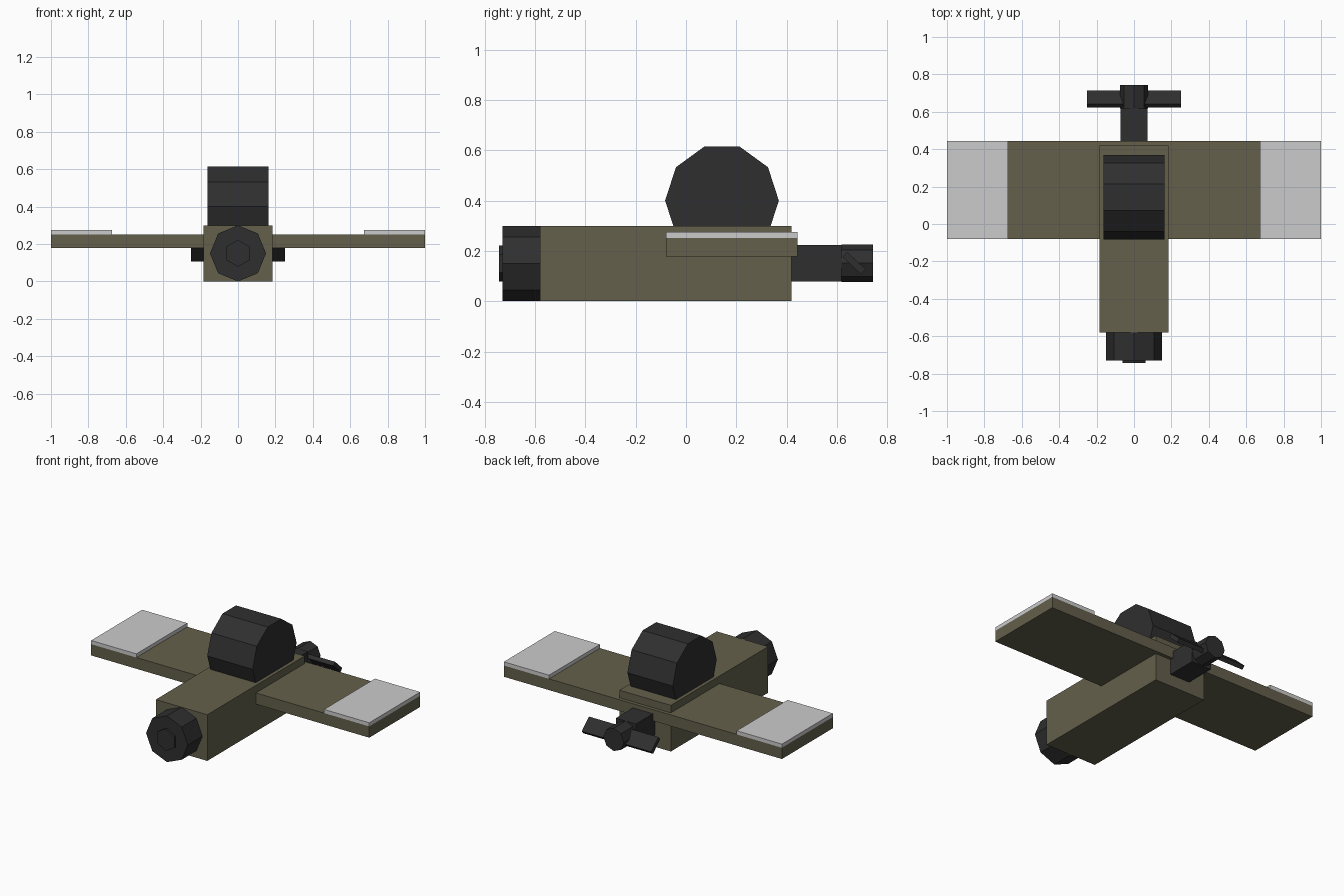
import bpy
import math

if "Cube" in bpy.data.objects:
    bpy.data.objects.remove(bpy.data.objects["Cube"])


def material(name, rgb):
    m = bpy.data.materials.new(name)
    m.diffuse_color = (*rgb, 1)
    m.use_nodes = True
    m.node_tree.nodes["Principled BSDF"].inputs["Base Color"].default_value = m.diffuse_color
    return m


OLIVE = material("olive", (0.127, 0.117, 0.072))
DARK = material("charcoal", (0.028, 0.028, 0.028))
GREY = material("light_grey", (0.60, 0.60, 0.60))


def finish(name, mat):
    ob = bpy.context.object
    ob.name = name
    ob.data.materials.append(mat)
    return ob


def box(name, lo, hi, mat, tilt=0):
    centre = [(a + b) / 2 for a, b in zip(lo, hi)]
    bpy.ops.mesh.primitive_cube_add(size=1, location=centre, rotation=(tilt, 0, 0))
    bpy.context.object.scale = [b - a for a, b in zip(lo, hi)]
    return finish(name, mat)


def prism_y(name, sides, radius, y0, y1, z, mat):
    """Prism along y with a vertex pointing straight up."""
    bpy.ops.mesh.primitive_cylinder_add(
        vertices=sides, radius=radius, depth=y1 - y0,
        location=(0, (y0 + y1) / 2, z), rotation=(math.pi / 2, 0, math.pi))
    return finish(name, mat)


# Body and wing
box("fuselage", (-0.185, -0.58, 0), (0.185, 0.42, 0.30), OLIVE)
box("wing", (-1, -0.08, 0.178), (1, 0.443, 0.251), OLIVE)

# Pale wing tip plates
for side, x0, x1 in (("left", -1, -0.675), ("right", 0.675, 1)):
    box(side + "_wing_tip", (x0, -0.08, 0.251), (x1, 0.443, 0.275), GREY)

# Canopy: ten-sided drum lying across the body, flat side up
bpy.ops.mesh.primitive_cylinder_add(
    vertices=10, radius=0.226, depth=0.326,
    location=(0, 0.143, 0.40), rotation=(0, math.pi / 2, 0))
finish("canopy", DARK)

# Nose drum with a small hexagonal cap
prism_y("nose", 8, 0.15, -0.73, -0.58, 0.15, DARK)
prism_y("nose_cap", 6, 0.072, -0.743, -0.70, 0.15, DARK)

# Tail boom, propeller hub and tilted blades
box("tail_boom", (-0.072, 0.40, 0.078), (0.072, 0.618, 0.224), DARK)
prism_y("propeller_hub", 8, 0.074, 0.618, 0.743, 0.151, DARK)
box("propeller_blades", (-0.25, 0.618, 0.138), (0.25, 0.718, 0.165), DARK,
    tilt=math.radians(-43))
